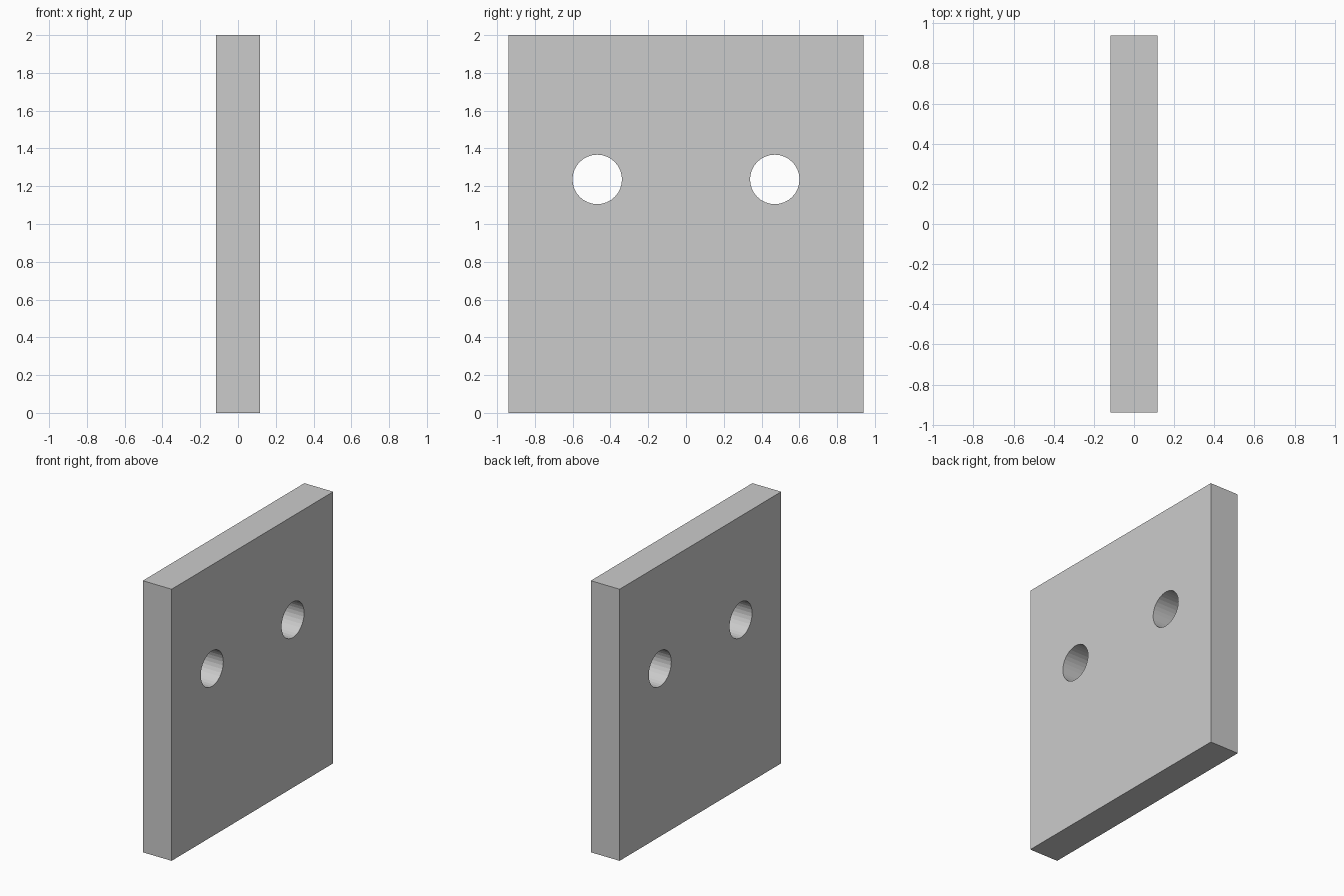
import bpy
from math import pi

if "Cube" in bpy.data.objects:
    bpy.data.objects.remove(bpy.data.objects["Cube"])

THICKNESS, WIDTH, HEIGHT = 0.235, 1.88, 2.0
HOLE_Y, HOLE_Z, HOLE_RADIUS = 0.47, 1.236, 0.131

# Flat rectangular plate standing on the ground
bpy.ops.mesh.primitive_cube_add(size=1, location=(0, 0, HEIGHT / 2))
plate = bpy.context.object
plate.name = "plate"
plate.scale = (THICKNESS, WIDTH, HEIGHT)
bpy.ops.object.transform_apply(location=True, rotation=False, scale=True)

# Two mirrored round through-holes
for side, label in ((-1, "left"), (1, "right")):
    bpy.ops.mesh.primitive_cylinder_add(
        vertices=32, radius=HOLE_RADIUS, depth=THICKNESS * 3,
        location=(0, side * HOLE_Y, HOLE_Z), rotation=(0, pi / 2, 0))
    cutter = bpy.context.object
    cutter.name = f"{label}_hole_cutter"
    cutter.hide_render = True
    cutter.display_type = 'WIRE'
    cut = plate.modifiers.new(f"{label}_hole", 'BOOLEAN')
    cut.operation = 'DIFFERENCE'
    cut.solver = 'EXACT'
    cut.object = cutter
